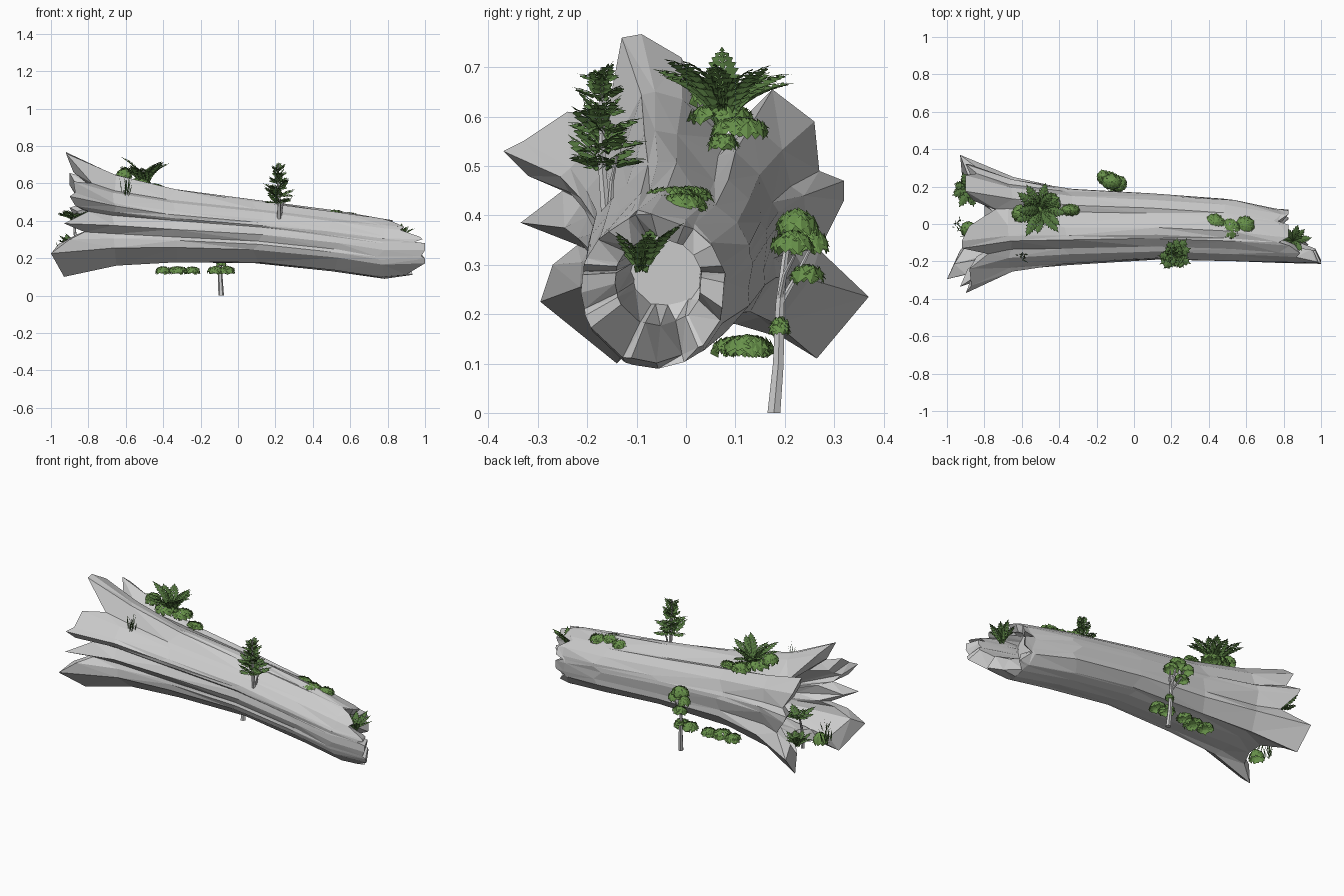
import bpy, bmesh, math, random
from mathutils import Vector as V

if "Cube" in bpy.data.objects:
    bpy.data.objects.remove(bpy.data.objects["Cube"])

random.seed(4)
U = random.uniform
TAU = math.tau


def material(name, c):
    m = bpy.data.materials.new(name)
    m.diffuse_color = (*c, 1)
    m.use_nodes = True
    m.node_tree.nodes["Principled BSDF"].inputs["Base Color"].default_value = m.diffuse_color
    return m


LIGHT = material("leaf_green", (0.14, 0.29, 0.07))
DARK = material("dark_green", (0.09, 0.19, 0.05))


def make(name, bm, mat=None):
    me = bpy.data.meshes.new(name)
    bm.to_mesh(me)
    bm.free()
    ob = bpy.data.objects.new(name, me)
    bpy.context.collection.objects.link(ob)
    if mat:
        me.materials.append(mat)


def skin(bm, rings):
    """Join equal rings of points into a capped tube."""
    vs = [[bm.verts.new(p) for p in r] for r in rings]
    n = len(vs[0])
    for a, b in zip(vs, vs[1:]):
        for i in range(n):
            j = (i + 1) % n
            bm.faces.new((a[i], a[j], b[j], b[i]))
    bm.faces.new(vs[0])
    bm.faces.new(vs[-1][::-1])


def stem(bm, pts, r0, r1, sides=6):
    rings = []
    for k, p in enumerate(pts):
        r = r0 + (r1 - r0) * k / (len(pts) - 1)
        rings.append([V(p) + V((r * math.cos(TAU * i / sides), r * math.sin(TAU * i / sides), 0))
                      for i in range(sides)])
    skin(bm, rings)


def leaf(bm, base, d, up, length, width):
    """Folded diamond leaf."""
    d = d.normalized()
    side = d.cross(up)
    side = side.normalized() if side.length > 1e-4 else V((1, 0, 0))
    n = side.cross(d)
    m = base + d * length * 0.5
    b, t = bm.verts.new(base), bm.verts.new(base + d * length)
    l = bm.verts.new(m + side * width / 2 - n * width * 0.15)
    r = bm.verts.new(m - side * width / 2 - n * width * 0.15)
    bm.faces.new((b, l, t))
    bm.faces.new((b, t, r))


def frond(bm, base, ang, elev, length, width, pairs, droop=1.0):
    """Arching stalk with paired, hanging leaflets."""
    p = V(base)
    step = length / pairs
    for k in range(pairs):
        e = elev - droop * k / pairs
        d = V((math.cos(ang) * math.cos(e), math.sin(ang) * math.cos(e), math.sin(e)))
        side = V((-math.sin(ang), math.cos(ang), 0))
        up = side.cross(d) * -1
        w = width * math.sin(math.pi * (0.2 + 0.75 * k / pairs))
        for s in (1, -1):
            leaf(bm, p, d * 0.7 + side * s - up * 0.35, up + side * s * 0.4, w, max(step * 1.2, w * 0.4))
        leaf(bm, p, d, up, step * 1.5, step * 0.5)
        p = p + d * step


def clump(bm, c, r, n, size):
    """Overlapping scale-like leaves covering a flattened dome."""
    for k in range(n):
        h = 1 - 1.1 * (k + 0.5) / n
        a = k * 2.39996 + U(-0.2, 0.2)
        q = math.sqrt(1 - h * h)
        u = V((q * math.cos(a), q * math.sin(a), h))
        p = V((c[i] + u[i] * r[i] * U(0.86, 0.98) for i in range(3)))
        nrm = V((u[i] / r[i] for i in range(3))).normalized()
        d = V((math.cos(a + U(-.4, .4)), math.sin(a), -.2))
        d = (d - nrm * d.dot(nrm) * 0.97).normalized()
        leaf(bm, p - d * size * 0.55, d, nrm, size, size * 0.95)


def bush(name, blobs, size=0.036, mat=LIGHT, n=46):
    bm = bmesh.new()
    for x, y, z, rx, ry, rz in blobs:
        clump(bm, (x, y, z), (rx, ry, rz), n, size)
    make(name, bm, mat)


def fern(name, base, n, length, width, elev, pairs=8, mat=DARK, droop=1.1):
    bm = bmesh.new()
    for k in range(n):
        frond(bm, base, TAU * k / n + U(-0.2, 0.2), elev + U(-0.25, 0.25),
              length * U(0.85, 1.1), width, pairs, droop)
    make(name, bm, mat)


def grass(name, base, n, h):
    bm = bmesh.new()
    for k in range(n):
        d = V((U(-0.4, 0.4), U(-0.4, 0.4), 1))
        b = V(base) + V((U(-0.02, 0.02), U(-0.02, 0.02), 0))
        leaf(bm, b, d, V((U(-1, 1), U(-1, 1), 0.1)), h * U(0.6, 1), 0.006)
    make(name, bm, DARK)


# Fallen trunk: root-end outline (y, z, x), going round the star-shaped flare
ROOTS = [(.37, .235, -.93), (.27, .33, -.8), (.32, .43, -.88), (.32, .47, -.9), (.27, .49, -.84),
         (.26, .59, -.9), (.175, .655, -.9), (.08, .56, -.74), (-.01, .72, -.88), (-.09, .767, -.92),
         (-.13, .76, -.92), (-.16, .6, -.78), (-.24, .61, -.88), (-.33, .55, -.87), (-.37, .53, -.9),
         (-.32, .48, -.87), (-.25, .45, -.8), (-.335, .385, -.93), (-.22, .34, -.82), (-.27, .30, -.9),
         (-.295, .225, -1.0), (-.14, .10, -.93), (-.08, .16, -.84), (.01, .175, -.8), (.1, .18, -.8),
         (.2, .15, -.88), (.265, .11, -.92)]
POL = [(math.atan2(z - .4, y), math.hypot(y, z - .4) / .29) for y, z, x in ROOTS]


def ring(x, cy, cz, ry, rz, w, jit=0.0):
    out = []
    for a, f in POL:
        s = 1 + w * (f - 1) + U(-jit, jit)
        out.append(V((x + U(-1.5, 1.5) * jit, cy + ry * math.cos(a) * s, cz + rz * math.sin(a) * s)))
    return out


# Broken end: splintered rim, long on the front lower side, shallow rotten core
rim = ring(0, -.066, .25, .145, .15, .08, .02)
for i, (p, (a, f)) in enumerate(zip(rim, POL)):
    p.x = min(1, .8 + .21 * max(0, math.cos(a - math.radians(197))) ** 1.2 + (.025 if i % 3 else -.03))
rim_in = [V((p.x - .03, -.04 + (p.y + .04) * .6, .29 + (p.z - .29) * .6)) for p in rim]
rings = [ring(-.52, 0, .38, .08, .08, 0), ring(-.64, 0, .38, .14, .14, .2),
         [V((x + .04, y * .72, .4 + (z - .4) * .72)) for y, z, x in ROOTS],
         [V((x, y, z)) for y, z, x in ROOTS],
         ring(-.66, 0, .386, .228, .235, .5, .01), ring(-.35, -.012, .363, .195, .198, .28, .02),
         ring(.1, -.013, .333, .174, .168, .18, .025), ring(.5, -.033, .288, .166, .162, .14, .025),
         ring(.765, -.063, .25, .143, .162, .08, .015), rim, rim_in,
         ring(.72, -.04, .29, .07, .075, .2)]
bm = bmesh.new()
skin(bm, rings)
bmesh.ops.triangulate(bm, faces=[f for f in bm.faces if len(f.verts) == 4])
bmesh.ops.recalc_face_normals(bm, faces=bm.faces)
make("fallen_trunk", bm)

# Small conifer on the front of the trunk
bm = bmesh.new()
stem(bm, [(.22, -.16, .38), (.22, -.17, .5), (.215, -.17, .62), (.215, -.17, .7)], .012, .003)
stem(bm, [(.225, -.155, .4), (.235, -.15, .47), (.25, -.14, .52)], .007, .003)
make("conifer_stem", bm)
bm = bmesh.new()
for k in range(6):
    for i in range(6):
        frond(bm, (.216, -.17, .5 + .034 * k), TAU * i / 6 + k * .5 + U(-.2, .2), U(.1, .9) + k * .08,
              (.098 - .01 * k) * U(.75, 1.1), .04 - .003 * k, 4, .5)
make("conifer_foliage", bm, DARK)

# Ferns and undergrowth on the root flare
fern("large_fern", (-.5, .075, .59), 12, .185, .045, 1.2, 9, DARK, 1.2)
bush("flare_bush", [(-.61, .055, .635, .045, .05, .045), (-.53, .07, .595, .07, .07, .035),
                    (-.45, .11, .57, .06, .06, .03), (-.34, .075, .545, .05, .03, .018)])
grass("flare_grass", (-.6, -.17, .53), 14, .12)

# Low bush and fern near the broken end
bush("trunk_top_bush", [(.43, .005, .435, .06, .05, .025), (.51, -.03, .43, .07, .06, .03),
                        (.59, -.01, .42, .055, .055, .025)])
fern("broken_end_fern", (.85, -.09, .29), 9, .12, .03, 1.25, 7, DARK, .9)

# Standing sapling behind the trunk
bm = bmesh.new()
stem(bm, [(-.09, .178, 0), (-.095, .187, .1), (-.1, .19, .22), (-.11, .2, .31), (-.12, .21, .37)], .015, .005)
stem(bm, [(-.1, .19, .22), (-.13, .225, .28), (-.14, .25, .33)], .008, .004)
stem(bm, [(-.1, .19, .23), (-.08, .2, .28), (-.07, .22, .32)], .007, .004)
make("sapling_stem", bm)
bush("sapling_crown", [(-.12, .225, .372, .055, .045, .042), (-.165, .25, .335, .035, .04, .04),
                       (-.08, .215, .335, .045, .045, .035), (-.13, .245, .275, .045, .035, .025),
                       (-.09, .19, .17, .025, .02, .02)], .036, LIGHT, 34)

# Flat undergrowth below the trunk
bush("ground_bush", [(-.4, .12, .128, .045, .05, .028), (-.32, .11, .128, .055, .06, .03),
                     (-.245, .13, .128, .045, .045, .026), (-.12, .13, .128, .045, .05, .03),
                     (-.06, .125, .128, .045, .05, .03)])

# Plants growing in the hollow root end
bm = bmesh.new()
stem(bm, [(-.87, .12, .2), (-.87, .13, .32), (-.88, .17, .42)], .012, .004)
make("hollow_shrub_stem", bm)
fern("hollow_shrub_leaves", (-.88, .18, .41), 9, .1, .035, .6, 5, DARK, .8)
fern("hollow_fern", (-.89, .2, .25), 9, .1, .03, 1.2, 6)
bush("hollow_bush", [(-.885, -.03, .19, .045, .045, .05)])
grass("hollow_grass", (-.95, 0, .2), 16, .1)
grass("hollow_grass_small", (-.9, -.06, .24), 8, .09)
